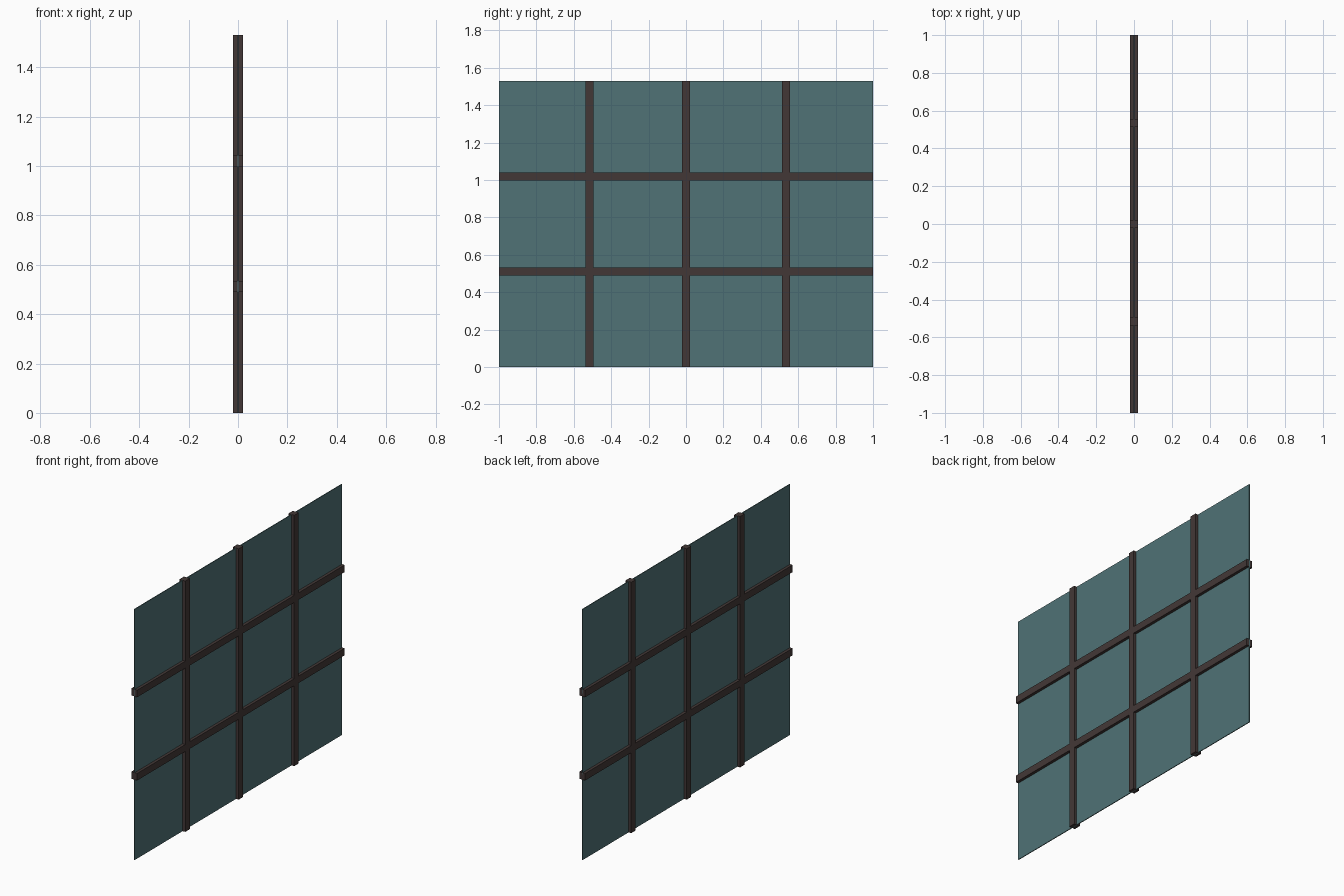
import bpy

if "Cube" in bpy.data.objects:
    bpy.data.objects.remove(bpy.data.objects["Cube"])

WIDTH, HEIGHT = 2.0, 1.53
BAR = 0.043           # bar face width
DEPTH = 0.04          # bar depth along x
GLASS = 0.005         # pane thickness
UPRIGHTS = [-0.515, 0.0, 0.535]
RAILS = [0.512, 1.02]


def material(name, rgb):
    m = bpy.data.materials.new(name)
    m.diffuse_color = (*rgb, 1.0)
    m.use_nodes = True
    m.node_tree.nodes["Principled BSDF"].inputs["Base Color"].default_value = m.diffuse_color
    return m


glass = material("teal_glass", (0.080, 0.170, 0.180))
frame = material("dark_brown_frame", (0.055, 0.039, 0.037))


def box(name, y0, y1, z0, z1, depth, mat):
    bpy.ops.mesh.primitive_cube_add(size=1)
    ob = bpy.context.object
    ob.name = name
    ob.location = (0, (y0 + y1) / 2, (z0 + z1) / 2)
    ob.scale = (depth, y1 - y0, z1 - z0)
    bpy.ops.object.transform_apply(location=True, rotation=False, scale=True)
    ob.data.materials.append(mat)
    return ob


# Single thin pane
box("glass_pane", -WIDTH / 2, WIDTH / 2, 0, HEIGHT, GLASS, glass)

# Full-height vertical bars
for i, y in enumerate(UPRIGHTS):
    box(f"vertical_bar_{i + 1}", y - BAR / 2, y + BAR / 2, 0, HEIGHT, DEPTH, frame)

# Horizontal bars, fitted flush between the verticals
starts = [-WIDTH / 2] + [y + BAR / 2 for y in UPRIGHTS]
ends = [y - BAR / 2 for y in UPRIGHTS] + [WIDTH / 2]
for r, z in enumerate(RAILS):
    for s, (a, b) in enumerate(zip(starts, ends)):
        box(f"horizontal_bar_{r + 1}_{s + 1}", a, b, z - BAR / 2, z + BAR / 2, DEPTH, frame)
